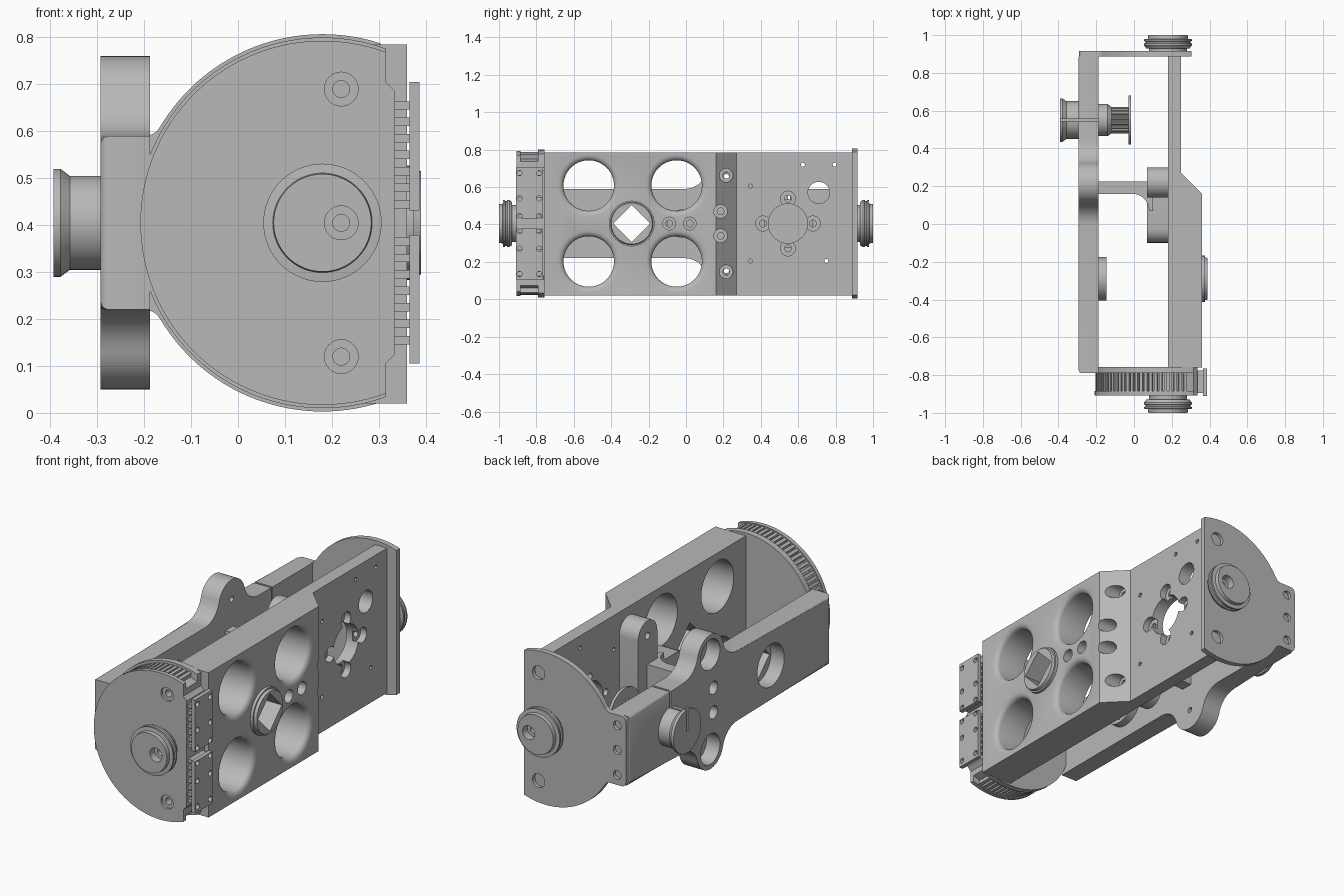
import bpy, bmesh, math
from math import sin, cos, pi, radians, sqrt

cube = bpy.data.objects.get("Cube")
if cube:
    bpy.data.objects.remove(cube)

ZC = 0.405   # height of the long axis
HX = 0.18    # x of the pivot axis

grey = bpy.data.materials.new("machined_grey")
grey.use_nodes = True
COL = (0.48, 0.48, 0.48, 1)
grey.diffuse_color = COL
grey.node_tree.nodes["Principled BSDF"].inputs["Base Color"].default_value = COL


def place(axis, u, v, h):
    return {"X": (h, u, v), "Y": (u, h, v), "Z": (u, v, h)}[axis]


def make(name, bm):
    bmesh.ops.recalc_face_normals(bm, faces=bm.faces[:])
    me = bpy.data.meshes.new(name)
    bm.to_mesh(me)
    bm.free()
    me.materials.append(grey)
    ob = bpy.data.objects.new(name, me)
    bpy.context.scene.collection.objects.link(ob)
    return ob


def prism(name, axis, pts, lo, hi, round_low=0):
    """Extrude an outline along an axis, optionally rounding the low rim."""
    bm = bmesh.new()
    rings = [[bm.verts.new(place(axis, u, v, h)) for u, v in pts] for h in (lo, hi)]
    bm.faces.new(rings[0])
    bm.faces.new(rings[1])
    n = len(pts)
    for i in range(n):
        j = (i + 1) % n
        bm.faces.new((rings[0][i], rings[0][j], rings[1][j], rings[1][i]))
    if round_low:
        low = set(rings[0])
        rim = [e for e in bm.edges if e.verts[0] in low and e.verts[1] in low]
        bmesh.ops.bevel(bm, geom=rim, offset=round_low, segments=4, profile=0.5, affect="EDGES")
    return make(name, bm)


def lathe(name, axis, cu, cv, profile, n=48):
    """Turn (position, radius) steps about an axis."""
    bm = bmesh.new()
    rings = [[bm.verts.new(place(axis, cu + r * cos(2 * pi * k / n), cv + r * sin(2 * pi * k / n), h))
              for k in range(n)] for h, r in profile]
    bm.faces.new(rings[0])
    bm.faces.new(rings[-1])
    for a, b in zip(rings, rings[1:]):
        for k in range(n):
            j = (k + 1) % n
            bm.faces.new((a[k], a[j], b[j], b[k]))
    return make(name, bm)


def box(name, x0, x1, y0, y1, z0, z1):
    return prism(name, "Z", [(x0, y0), (x1, y0), (x1, y1), (x0, y1)], z0, z1)


def cut(ob, cutter):
    """Subtract the cutter and discard it."""
    mod = ob.modifiers.new("cut", "BOOLEAN")
    mod.object, mod.solver = cutter, "EXACT"
    deps = bpy.context.evaluated_depsgraph_get()
    me = bpy.data.meshes.new_from_object(ob.evaluated_get(deps))
    ob.modifiers.clear()
    ob.data = me
    bpy.data.objects.remove(cutter)


def bore(ob, axis, u, v, profile, n=32):
    cut(ob, lathe("cutter", axis, u, v, profile, n))


def arc(cu, cv, r, a0, a1, n):
    return [(cu + r * cos(radians(a0 + (a1 - a0) * k / n)),
             cv + r * sin(radians(a0 + (a1 - a0) * k / n))) for k in range(n + 1)]


def mirrored(half):
    """Close an upper half outline about the long axis."""
    return [(u, ZC + v) for u, v in half] + [(u, ZC - v) for u, v in reversed(half)]


def diamond(ob, lo, hi):
    cut(ob, prism("cutter", "X", arc(-0.29, ZC, 0.1, 0, 270, 3), lo, hi))


# Main side plate with a sloped step
main = prism("main_plate", "Z", [(HX, -0.76), (0.36, -0.76), (0.36, 0.16),
                                 (0.25, 0.27), (0.25, 0.9), (HX, 0.9)], 0.02, 0.785)
for y in (-0.52, -0.05):
    for s in (-1, 1):
        bore(main, "X", y, ZC + s * 0.203, [(0.1, 0.135), (0.335, 0.135), (0.345, 0.138),
                                            (0.353, 0.145), (0.358, 0.155), (0.361, 0.17)], 64)
for y, dz in ((0.215, 0.258), (0.185, 0.065)):
    for s in (-1, 1):
        bore(main, "X", y, ZC + s * dz, [(0.1, 0.018), (0.25, 0.018), (0.25, 0.036), (0.4, 0.036)])
for y in (-0.09, 0.02):
    bore(main, "X", y, ZC, [(0.1, 0.018), (0.3, 0.018), (0.3, 0.034), (0.4, 0.034)])
diamond(main, 0.1, 0.5)

# Motor mount opening and small holes in the thin end
bore(main, "X", 0.545, ZC, [(0.1, 0.105), (0.4, 0.105)])
for k in range(4):
    bore(main, "X", 0.545 + 0.133 * cos(k * pi / 2), ZC + 0.133 * sin(k * pi / 2),
         [(0.1, 0.018), (0.215, 0.018), (0.215, 0.04), (0.4, 0.04)])
bore(main, "X", 0.71, 0.57, [(0.1, 0.058), (0.4, 0.058)])
for y, z in ((0.345, 0.605), (0.345, 0.205), (0.75, 0.205), (0.625, 0.72), (0.795, 0.72)):
    bore(main, "X", y, z, [(0.1, 0.011), (0.4, 0.011)], 12)

# Ring around the square socket
boss = lathe("outer_socket_ring", "X", -0.29, ZC, [(0.355, 0.122), (0.375, 0.122), (0.375, 0.114), (0.39, 0.11)])
diamond(boss, 0.3, 0.5)

# Narrow side plate with two rounded ears
EY, EV, ER, F = 0.215, 0.245, 0.11, 0.12
FV = 0.185 + F
du = sqrt((ER + F) ** 2 - (FV - EV) ** 2)
tilt = math.degrees(math.atan2(FV - EV, du))
half = [(-0.79, 0.185)] + arc(EY - du, FV, F, -90, -tilt, 8)
half += arc(EY, EV, ER, 180 - tilt, tilt, 20)
half += arc(EY + du, FV, F, 180 + tilt, 270, 8) + [(0.9, 0.185)]
side = prism("ear_plate", "X", mirrored(half), -0.293, -0.187, 0.018)
inner = lathe("inner_socket_ring", "X", -0.29, ZC, [(-0.19, 0.115), (-0.145, 0.115)])
bore(side, "X", -0.29, ZC, [(-0.4, 0.112), (-0.215, 0.112)], 48)
diamond(side, -0.4, 0)
diamond(inner, -0.4, 0)
for s in (-1, 1):
    bore(side, "X", EY, ZC + s * 0.25, [(-0.4, 0.08), (-0.215, 0.08), (-0.215, 0.015), (-0.1, 0.015)])
    bore(side, "X", 0.19, ZC + s * 0.065, [(-0.4, 0.034), (-0.23, 0.034), (-0.23, 0.015), (-0.1, 0.015)])
cut(side, box("cutter", -0.5, -0.1, 0.545, 0.556, ZC, 0.7))

# Slotted knob and toothed drive wheel
knob = lathe("knob", "X", 0.55, ZC, [(-0.393, 0.115), (-0.378, 0.115), (-0.358, 0.1), (-0.28, 0.1)])
cut(knob, box("cutter", -0.5, -0.1, 0.545, 0.556, ZC, 0.7))
lathe("drive_wheel", "X", 0.55, ZC, [(-0.19, 0.085), (-0.14, 0.085), (-0.12, 0.07), (-0.12, 0.052),
                                     (-0.03, 0.052), (-0.03, 0.13), (-0.016, 0.13)])
for k in range(14):
    a = 2 * pi * k / 14
    lathe("drive_wheel_tooth", "X", 0.55 + 0.06 * cos(a), ZC + 0.06 * sin(a), [(-0.125, 0.01), (-0.028, 0.01)], 8)

# Cross bracket between the plates
column = prism("bracket_column", "X", arc(0.22, 0.66, 0.08, 0, 180, 16) + arc(0.22, 0.15, 0.08, 180, 360, 16), 0.07, 0.185)
for s in (-1, 1):
    bore(column, "X", 0.22, ZC + s * 0.255, [(0, 0.018), (0.3, 0.018)])
prism("bracket_arm", "X", [(0.15, 0.48)] + arc(-0.025, ZC, 0.075, 90, 270, 12) + [(0.15, 0.33)], 0.07, 0.185)
prism("bracket_web", "Z", [(-0.19, 0.225), (-0.19, 0.16)] + arc(-0.01, 0.07, 0.09, 90, 0, 8)
      + [(0.1, 0.07), (0.1, 0.225)], 0.3, 0.51)

# Back end plate with a screw flange
half = arc(-0.265, 0.16, 0.025, 180, 90, 4) + arc(-0.2, 0.225, 0.04, -90, -32, 5)
half += arc(HX, 0, 0.402, 150, 72, 30)
back = prism("back_plate", "Y", mirrored(half), 0.888, 0.917)
for z in (0.273, ZC, 0.535):
    bore(back, "Y", -0.24, z, [(0.8, 0.012), (0.9, 0.012), (0.9, 0.023), (1.0, 0.023)], 24)


# Front belt sector
def sector(name, r, lo, hi, step=0.335):
    half = arc(HX, 0, r, 180, math.degrees(math.acos((0.315 - HX) / r)), 40)[1:]
    half = [(HX - r, 0.001)] + half + [(0.315, 0.3), (step, 0.28)]
    return prism(name, "Y", mirrored(half), lo, hi)


front = sector("front_flange", 0.388, -0.907, -0.885)
core = sector("belt_sector", 0.358, -0.89, -0.785)
rear = sector("rear_flange", 0.395, -0.79, -0.757)
for k in range(53):
    a = radians(76 + 4 * k)
    t = 0.0085
    pts = [(HX + r * cos(a) - s * t * sin(a), ZC + r * sin(a) + s * t * cos(a))
           for r, s in ((0.35, -1), (0.383, -1), (0.383, 1), (0.35, 1))]
    prism("belt_tooth", "Y", pts, -0.888, -0.787)

# Screw holes and stepped hubs on both ends
for s, plates in ((-1, (front, core, rear)), (1, (back,))):
    for z in (0.12, 0.69):
        for ob in plates:
            bore(ob, "Y", 0.22, z, [(s * 0.6, 0.018), (s * 0.895, 0.018), (s * 0.895, 0.036), (s * 1.1, 0.036)])
    hub = lathe("hub", "Y", HX, ZC, [(s * h, r) for h, r in (
        (0.9, 0.1), (0.93, 0.1), (0.93, 0.115), (0.945, 0.126), (0.955, 0.126), (0.958, 0.12),
        (0.966, 0.12), (0.969, 0.126), (0.978, 0.126), (0.98, 0.106), (1.0, 0.104))], 64)
    bore(hub, "Y", 0.22, ZC, [(s * 0.91, 0.018), (s * 0.96, 0.018), (s * 0.96, 0.036), (s * 1.1, 0.036)])

# Belt clamps with gripping teeth
for s in (-1, 1):
    z0, z1 = sorted((ZC + s * 0.026, ZC + s * 0.3))
    clamp = box("belt_clamp", 0.365, 0.387, -0.91, -0.765, z0, z1)
    for dz in (0.04, 0.135, 0.27):
        for y in (-0.89, -0.785):
            bore(clamp, "X", y, ZC + s * dz, [(0.3, 0.014), (0.5, 0.014)], 16)
    for k in range(7):
        z = ZC + s * (0.04 + 0.035 * k)
        box("clamp_tooth", 0.33, 0.368, -0.895, -0.775, z - 0.009, z + 0.009)

# Smooth round walls, keep machined edges sharp
for ob in bpy.context.scene.objects:
    ob.select_set(ob.type == "MESH")
    if ob.type == "MESH":
        bpy.context.view_layer.objects.active = ob
bpy.ops.object.shade_smooth_by_angle(angle=radians(30))
